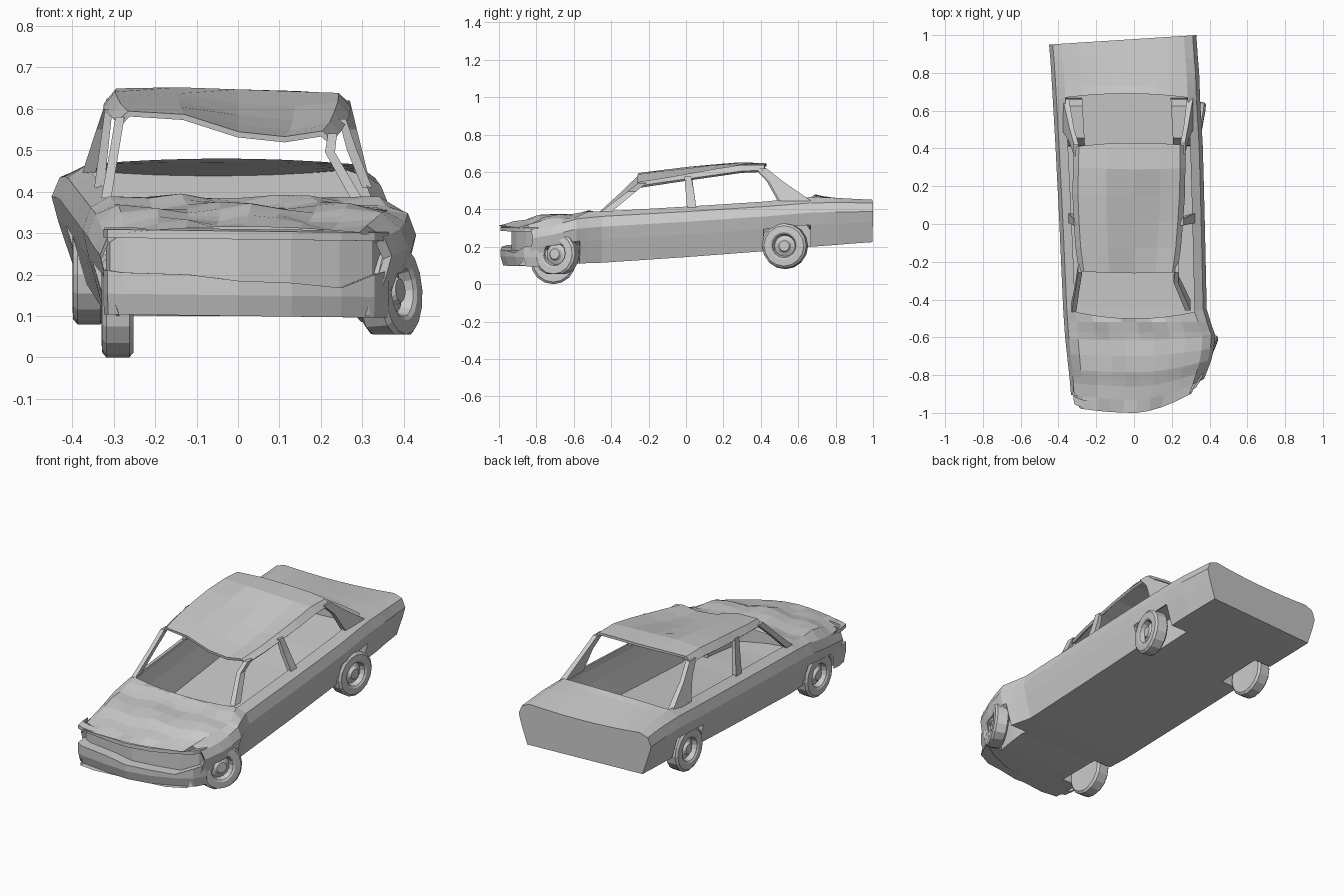
import bpy, bmesh, math
from mathutils import Matrix

if "Cube" in bpy.data.objects:
    bpy.data.objects.remove(bpy.data.objects["Cube"])


def make(name, bm):
    bmesh.ops.remove_doubles(bm, verts=bm.verts, dist=0.0008)
    bmesh.ops.recalc_face_normals(bm, faces=bm.faces)
    me = bpy.data.meshes.new(name)
    bm.to_mesh(me)
    bm.free()
    ob = bpy.data.objects.new(name, me)
    bpy.context.collection.objects.link(ob)
    return ob


def loft(name, rows, close=False, caps=False, skip=lambda i, j: False):
    """Skin a list of equal-length point rows."""
    bm = bmesh.new()
    vs = [[bm.verts.new(p) for p in r] for r in rows]
    n = len(rows[0])
    for i in range(len(rows) - 1):
        for j in range(n if close else n - 1):
            k = (j + 1) % n
            if not skip(i, j):
                bm.faces.new((vs[i][j], vs[i][k], vs[i + 1][k], vs[i + 1][j]))
    if caps:
        for r in caps:
            bm.faces.new(vs[r])
    return make(name, bm)


# --- body shell: keys are y, left x, right x, bottom z, top z, crown
KEYS = [(-1.0, -.33, .35, .10, .295, .02), (-.9, -.335, .38, .10, .315, .025),
        (-.75, -.35, .42, .10, .34, .02), (-.6, -.365, .43, .11, .375, .0),
        (-.45, -.375, .385, .115, .39, -.005), (0, -.395, .375, .145, .415, 0),
        (.4, -.415, .365, .175, .44, 0), (.66, -.43, .35, .20, .46, .02),
        (.8, -.438, .345, .21, .462, .0), (.975, -.45, .33, .225, .458, -.02)]
WHEEL_Y = (-.70, .54)
HALF = [(.60, 0), (.60, 'a'), (.87, 'a'), (.96, .45), (1, .70), (.95, .90), (.83, 1)]
DECK = [.6, .4, .2, 0, -.2, -.4, -.6]


def key_at(y):
    for a, b in zip(KEYS, KEYS[1:]):
        if y <= b[0] + 1e-6:
            t = (y - a[0]) / (b[0] - a[0])
            return [p + (q - p) * t for p, q in zip(a, b)]


def section(y):
    _, xl, xr, zb, zt, crown = key_at(y)
    c, h = (xl + xr) / 2, (xr - xl) / 2
    arch = 0
    for wy in WHEEL_Y:
        d = abs(y - wy)
        arch = max(arch, .56 if d < .09 else .36 if d < .125 else 0)
    right = [(u, arch if v == 'a' else v) for u, v in HALF]
    ring = right + [(u, 1) for u in DECK] + [(-u, v) for u, v in reversed(right)]
    pts = []
    for u, v in ring:
        x, z, yy = c + u * h, zb + (zt - zb) * v, y
        front = max(0, min(1, (-y - .55) / .45))
        yy += front * (.13 * u ** 1.6 if u > 0 else .03 * u * u)
        if y < -.99 and .3 < v < .95:
            yy += .07                      # open corner of the nose
        if abs(y + .45) < .01 and v == 1:
            yy -= .05 * (1 - u * u)        # bowed windscreen base
        if abs(y - .66) < .01 and v == 1:
            yy += .03 * (1 - u * u)
        if y > .9:
            yy += .025 * u                 # skewed tail
        if v == 1:
            z += crown * (1 - u * u)
            if -.95 < y < -.5:             # crumpled bonnet
                z += .010 * math.sin(9 * u + 14 * y) + .008 * math.sin(23 * y)
        pts.append((x, yy, z))
    return pts


YS = [-1, -.93, -.86, -.826, -.824, -.80, -.785, -.70, -.615, -.60, -.576, -.574, -.52, -.45,
      -.2, 0, .2, .414, .416, .455, .54, .625, .66, .6645, .666, .73, .8, .88, .975]
N0 = len(HALF)
i0, i1 = YS.index(-.45), YS.index(.66)
body = loft('body_shell', [section(y) for y in YS], close=True, caps=[-1],
            skip=lambda i, j: i0 <= i < i1 and N0 - 1 <= j < N0 + len(DECK))

# --- nose: bumper, recessed grille panel and bonnet lip follow one bent front line
LINE = [(-.325, -.90), (-.315, -.955), (-.28, -.97), (-.12, -.985), (0, -.992),
        (.13, -.965), (.25, -.915), (.33, -.865), (.365, -.80)]
TOP = [.21, .21, .205, .20, .185, .18, .168, .20, .21]


def nose(name, prof, close=True):
    rows = []
    for (x, y), t in zip(LINE, TOP):
        rows.append([(x * (1 - .3 * d), y + d, t if z is None else z - .012 * x) for d, z in prof])
    return loft(name, rows, close=close, caps=[0, -1] if close else False)


nose('front_bumper', [(.015, .10), (0, .15), (0, None), (.06, None), (.06, .10)])
nose('grille_panel', [(.06, .17), (.06, .30)], close=False)
nose('bonnet_lip', [(0, .285), (0, .305), (.04, .31), (.04, .285)])

# --- roof: dented sheet; rows are y, x stretch, then heights across
COLS = [-.305, -.28, -.14, 0, .12, .215, .24]
ROOF = [(-.25, .94, .565, .588, .58, .538, .526, .54, .52),
        (-.12, 1.0, .58, .605, .598, .555, .54, .56, .54),
        (.02, 1.03, .59, .622, .612, .578, .565, .585, .56),
        (.16, 1.05, .60, .635, .63, .605, .60, .61, .58),
        (.30, 1.04, .61, .643, .645, .64, .635, .632, .60),
        (.41, 1.03, .605, .638, .64, .638, .636, .63, .605)]
rows = []
for y, s, *zs in ROOF:
    rows.append([(x * s + (.02 * (y + .25) / .65 if x > 0 else 0),
                  y + (.02 if y > .4 else -.01) * (1 - (x / .3) ** 2), z)
                 for x, z in zip(COLS, zs)])
roof = loft('roof', rows)
m = roof.modifiers.new('thickness', 'SOLIDIFY')
m.thickness, m.offset = .014, 0


# --- pillars: points are x, y, z, half thickness, half depth
def pillar(name, pts):
    loft(name, [[(x + a * hx, y + b * hy, z) for a, b in ((-1, -1), (1, -1), (1, 1), (-1, 1))]
                for x, y, z, hx, hy in pts], close=True, caps=[0, -1])


pillar('left_front_pillar', [(-.285, -.235, .58, .011, .022), (-.30, -.33, .49, .011, .02),
                             (-.318, -.44, .385, .012, .025)])
pillar('right_front_pillar', [(.228, -.235, .54, .011, .022), (.222, -.29, .495, .012, .022),
                              (.285, -.43, .385, .014, .028)])
pillar('left_middle_pillar', [(-.312, .01, .60, .009, .018), (-.335, .03, .41, .012, .025)])
pillar('right_middle_pillar', [(.252, .01, .575, .009, .018), (.275, .02, .50, .012, .022),
                               (.312, .03, .41, .012, .025)])
pillar('left_rear_pillar', [(-.305, .39, .625, .012, .03), (-.33, .47, .55, .012, .038),
                            (-.36, .575, .445, .016, .085)])
pillar('right_rear_pillar', [(.258, .40, .62, .012, .03), (.275, .48, .55, .012, .038),
                             (.297, .585, .445, .016, .085)])

# --- wheels: lathed tyre and dished rim
TYRE = [(0, .03), (.028, .03), (.036, .018), (.056, .008), (.064, .034), (.074, .04),
        (.108, .038), (.12, .028), (.12, -.028), (.108, -.038), (.06, -.036), (0, -.036)]


def wheel(name, loc, side, yaw=0, tilt=0, flat=None):
    seg = 16
    rows = [[(d, r * math.cos(2 * math.pi * k / seg), r * math.sin(2 * math.pi * k / seg))
             for r, d in TYRE] for k in range(seg + 1)]
    ob = loft(name, rows)
    rot = Matrix.Rotation(math.radians(yaw), 4, 'Z') @ Matrix.Rotation(math.radians(tilt), 4, 'Y')
    turn = Matrix.Rotation(math.pi if side < 0 else 0, 4, 'Z')
    ob.data.transform(Matrix.Translation(loc) @ rot @ turn)
    if flat is not None:
        for v in ob.data.vertices:
            v.co.z = max(v.co.z, flat)


wheel('front_left_wheel', (-.29, -.71, .12), -1)
wheel('front_right_wheel', (.365, -.69, .16), 1, yaw=-25, tilt=-4, flat=.055)
wheel('rear_left_wheel', (-.36, .53, .20), -1)
wheel('rear_right_wheel', (.325, .53, .205), 1, yaw=-10)
